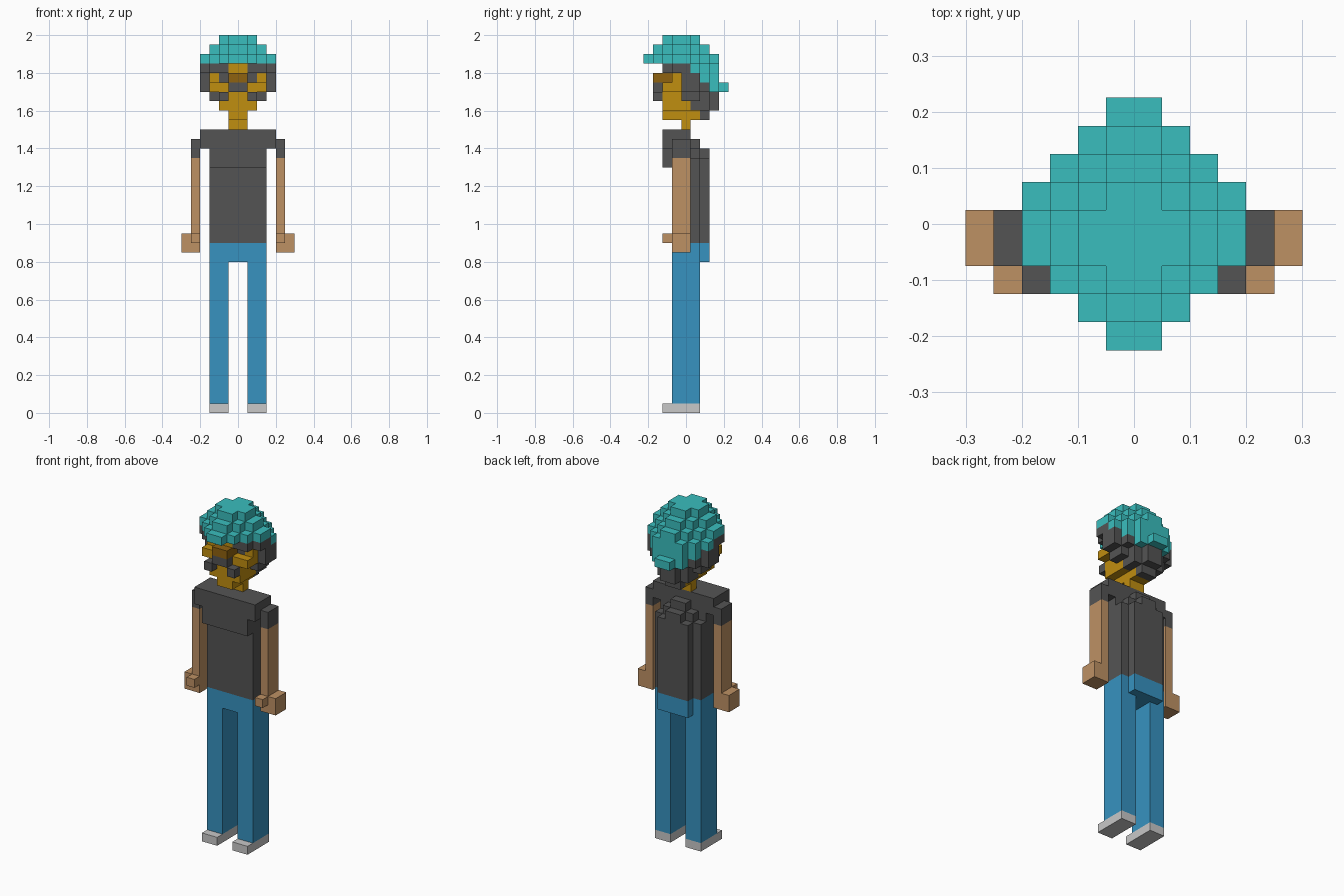
import bpy, bmesh, math
from mathutils import Vector

if "Cube" in bpy.data.objects:
    bpy.data.objects.remove(bpy.data.objects["Cube"], do_unlink=True)

U = 0.05  # block size


def material(name, rgb):
    lin = [((c / 255 + 0.055) / 1.055) ** 2.4 if c > 10 else c / 255 / 12.92 for c in rgb]
    m = bpy.data.materials.new(name)
    m.diffuse_color = (*lin, 1)
    m.use_nodes = True
    b = m.node_tree.nodes["Principled BSDF"]
    b.inputs["Base Color"].default_value = (*lin, 1)
    b.inputs["Roughness"].default_value = 0.9
    return m


teal = material("teal", (58, 190, 190))
charcoal = material("charcoal", (84, 84, 84))
gold = material("gold", (192, 142, 16))
brown = material("dark_gold", (143, 98, 16))
tan = material("tan", (190, 145, 100))
blue = material("denim_blue", (55, 146, 192))
grey = material("light_grey", (200, 200, 200))

taken = set()


def part(name, mat, boxes):
    """Blocky part from boxes (x0, x1, y0, y1, z0, z1) in blocks; earlier parts keep their cells."""
    cells = set()
    for x0, x1, y0, y1, z0, z1 in boxes:
        for x in range(x0, x1):
            for y in range(y0, y1):
                for z in range(z0, z1):
                    cells.add((x, y, z))
    cells -= taken
    taken.update(cells)
    bm = bmesh.new()
    for c in cells:
        for axis in range(3):
            for s in (0, 1):
                n = list(c)
                n[axis] += 1 if s else -1
                if tuple(n) in cells:
                    continue
                a, b = (axis + 1) % 3, (axis + 2) % 3
                corners = []
                for da, db in ((0, 0), (1, 0), (1, 1), (0, 1)):
                    p = list(c)
                    p[axis] += s
                    p[a] += da
                    p[b] += db
                    corners.append(bm.verts.new(((p[0]) * U, (p[1] - 4.5) * U, p[2] * U)))
                bm.faces.new(corners if s else corners[::-1])
    bmesh.ops.remove_doubles(bm, verts=bm.verts, dist=0.001)
    bmesh.ops.dissolve_limit(bm, angle_limit=math.radians(1), verts=bm.verts, edges=bm.edges)
    me = bpy.data.meshes.new(name)
    bm.to_mesh(me)
    bm.free()
    me.materials.append(mat)
    ob = bpy.data.objects.new(name, me)
    bpy.context.collection.objects.link(ob)


def mid(h, y0, y1, z0, z1):
    """Box centred on x = 0 with half width h."""
    return (-h, h, y0, y1, z0, z1)


def pair(x0, x1, *rest):
    """A box and its mirror image."""
    return [(x0, x1, *rest), (-x1, -x0, *rest)]


# Limbs, one of each per side
for side, s in (("left", 1), ("right", -1)):
    def limb(name, mat, *boxes):
        part(side + "_" + name, mat,
             [b if s > 0 else (-b[1], -b[0], *b[2:]) for b in boxes])
    limb("shoe", grey, (1, 3, 2, 6, 0, 1))
    limb("sleeve", charcoal, (4, 5, 3, 5, 27, 29))
    limb("arm", tan, (4, 5, 3, 5, 19, 27))
    limb("hand", tan, (4, 6, 3, 5, 17, 19), (4, 5, 2, 3, 18, 19))

# Trousers with a raised seat
part("trousers", blue, pair(1, 3, 3, 6, 1, 16) + [mid(3, 3, 6, 16, 18), mid(2, 6, 7, 16, 18)])

# Shirt: body, chest, shoulders, stepped upper back
part("shirt", charcoal, [
    mid(3, 3, 6, 18, 27), mid(3, 3, 5, 27, 28),
    mid(3, 2, 3, 26, 28), mid(4, 2, 5, 28, 30),
    mid(2, 5, 6, 27, 28), mid(1, 5, 6, 28, 29),
    mid(2, 6, 7, 18, 27), mid(1, 6, 7, 27, 28)])

# Cap: three stepped tiers, then the back drooping down
cap = []
for tier, z in ((0, 39), (1, 38), (2, 37)):
    for k in range(tier + 2):
        cap.append(mid(2 + tier - k, 3 - k, 5 + k, z, z + 1))
cap += [mid(4, 5, 6, 36, 37), mid(3, 6, 7, 35, 37), mid(2, 7, 8, 34, 37), mid(1, 8, 9, 34, 35)]
part("cap", teal, cap)

# Face features
part("nose", brown, [mid(1, 1, 3, 35, 36)])
part("eyes", charcoal, pair(1, 2, 3, 4, 35, 36))
part("moustache", charcoal, [mid(1, 1, 2, 34, 35)] + pair(1, 2, 1, 2, 33, 34))

# Hair: fringe, sideburns and stepped nape
part("hair", charcoal, pair(1, 3, 2, 5, 36, 37) + pair(3, 4, 3, 5, 36, 37)
     + pair(3, 4, 4, 6, 34, 36) + pair(2, 3, 4, 6, 33, 34)
     + [mid(3, 6, 7, 34, 35), mid(2, 6, 7, 33, 34), mid(2, 5, 7, 32, 33),
        mid(1, 7, 8, 32, 34), mid(1, 6, 7, 31, 32)])

# Head and neck
part("head", gold, [
    mid(1, 4, 5, 30, 31), mid(1, 2, 6, 31, 32), mid(2, 2, 5, 32, 33),
    mid(2, 2, 6, 33, 34), mid(3, 2, 6, 34, 35), mid(3, 3, 6, 35, 36), mid(1, 2, 5, 36, 37)])
